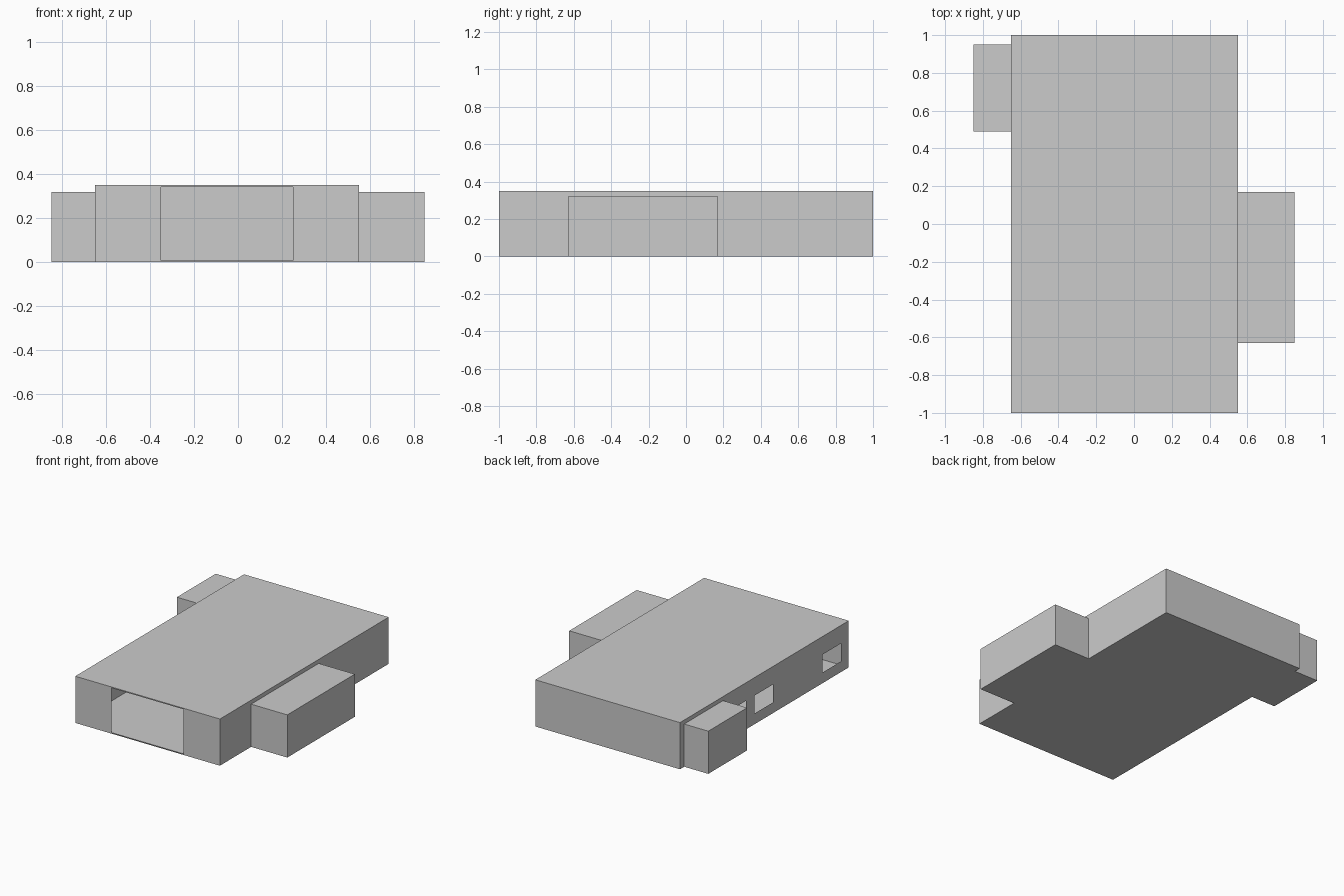
import bpy, bmesh
from mathutils import Vector

if "Cube" in bpy.data.objects:
    bpy.data.objects.remove(bpy.data.objects["Cube"])

X0, X1, Y0, Y1, H = -0.65, 0.55, -1.0, 1.0, 0.35
UP = Vector((0, 0, 1))


def finish(name, bm):
    bmesh.ops.remove_doubles(bm, verts=bm.verts, dist=1e-5)
    mesh = bpy.data.meshes.new(name)
    bm.to_mesh(mesh)
    bm.free()
    obj = bpy.data.objects.new(name, mesh)
    bpy.context.collection.objects.link(obj)
    return obj


def panel(bm, origin, along, up, length, height, holes=()):
    """Thin panel split into cells; cells inside a hole (u0, u1, v0, v1) are left open."""
    origin, along, up = Vector(origin), Vector(along), Vector(up)
    us = sorted({0, length, *(h[0] for h in holes), *(h[1] for h in holes)})
    vs = sorted({0, height, *(h[2] for h in holes), *(h[3] for h in holes)})
    for a, b in zip(us, us[1:]):
        for c, d in zip(vs, vs[1:]):
            u, v = (a + b) / 2, (c + d) / 2
            if any(h[0] < u < h[1] and h[2] < v < h[3] for h in holes):
                continue
            bm.faces.new([bm.verts.new(origin + along * p + up * q)
                          for p, q in ((a, c), (b, c), (b, d), (a, d))])


def annex(name, x0, x1, y0, y1, height, open_normal):
    """Closed block whose face against the main hall is left out."""
    bm = bmesh.new()
    bmesh.ops.create_cube(bm, size=1)
    bm.normal_update()
    inner = [f for f in bm.faces if f.normal.x * open_normal > 0.9]
    bmesh.ops.delete(bm, geom=inner, context='FACES_ONLY')
    for v in bm.verts:
        v.co = Vector((x0 + (v.co.x + 0.5) * (x1 - x0),
                       y0 + (v.co.y + 0.5) * (y1 - y0),
                       (v.co.z + 0.5) * height))
    return finish(name, bm)


# Hollow main hall with thin walls
W, D = X1 - X0, Y1 - Y0
windows = [(u, u + 0.22, 0.08, 0.215) for u in (0.565, 0.885, 1.69)]
hall = bmesh.new()
panel(hall, (X0, Y0, 0), (1, 0, 0), UP, W, H, [(0.3, 0.9, 0.008, 0.342)])  # front, wide doorway
panel(hall, (X0, Y1, 0), (0, -1, 0), UP, D, H, windows)                    # left, windows
panel(hall, (X1, Y0, 0), (0, 1, 0), UP, D, H)                              # right
panel(hall, (X1, Y1, 0), (-1, 0, 0), UP, W, H)                             # back
panel(hall, (X0, Y0, H), (1, 0, 0), (0, 1, 0), W, D)                       # roof
panel(hall, (X0, Y1, 0), (1, 0, 0), (0, -1, 0), W, D)                      # floor
finish("main_hall", hall)

# Lower side blocks
annex("right_annex", X1, 0.85, -0.63, 0.17, 0.32, -1)
annex("left_annex", -0.85, X0, 0.49, 0.95, 0.32, 1)
